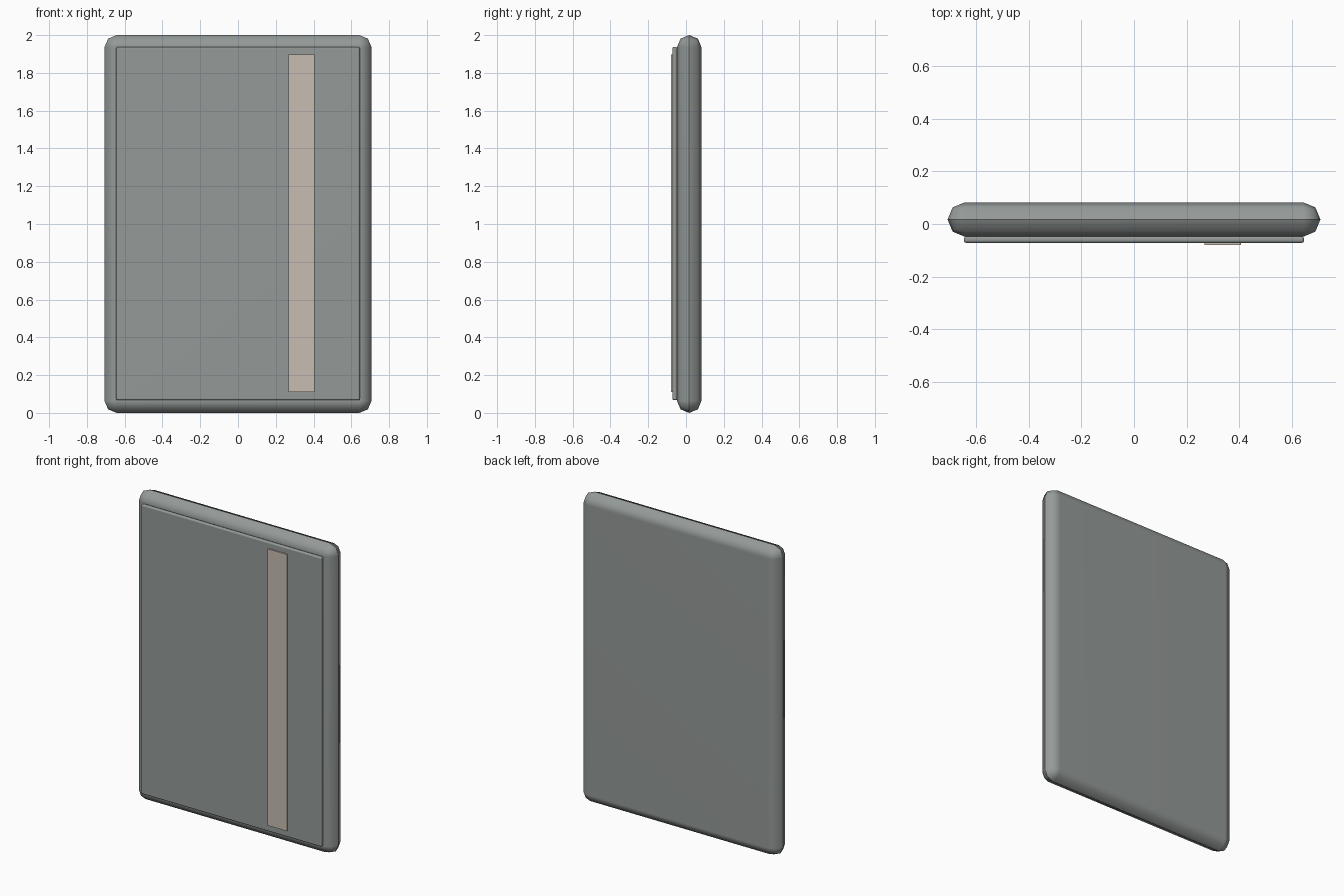
import bpy
import math

if "Cube" in bpy.data.objects:
    bpy.data.objects.remove(bpy.data.objects["Cube"])

GREY = (0.297, 0.323, 0.312, 1.0)
BEIGE = (0.57, 0.51, 0.44, 1.0)


def make_material(name, color):
    mat = bpy.data.materials.new(name)
    mat.diffuse_color = color
    mat.use_nodes = True
    mat.node_tree.nodes["Principled BSDF"].inputs["Base Color"].default_value = mat.diffuse_color
    return mat


def rounded_box(name, x, y, z, mat, bevel=0.0):
    """Box from (min, max) ranges, edges rounded, with a seam at mid thickness."""
    ranges = (x, y, z)
    bpy.ops.mesh.primitive_cube_add(size=1, location=[(a + b) / 2 for a, b in ranges])
    ob = bpy.context.object
    ob.name = name
    ob.scale = [b - a for a, b in ranges]
    bpy.ops.object.transform_apply(location=False, rotation=False, scale=True)
    ob.data.materials.append(mat)
    if bevel:
        mod = ob.modifiers.new("Rounded edges", 'BEVEL')
        mod.width = bevel
        mod.segments = 2
        mod.limit_method = 'NONE'
        bpy.ops.object.modifier_apply(modifier=mod.name)
        bpy.ops.object.shade_smooth_by_angle(angle=math.radians(60))
        # Crisp seam around the middle of the rim
        verts = ob.data.vertices
        for edge in ob.data.edges:
            if all(abs(verts[i].co.y) < bevel * 0.1 + 0.001 for i in edge.vertices):
                edge.use_edge_sharp = True
        # Keep the large faces flat in shading
        weighted = ob.modifiers.new("Flat faces", 'WEIGHTED_NORMAL')
        weighted.keep_sharp = True
    return ob


grey = make_material("cover_grey", GREY)
beige = make_material("strip_beige", BEIGE)

# Thick cover with edges rounded all the way to mid thickness
# (bevel takes the full half thickness, so both halves meet in one seam)
cover = rounded_box("cover_body", (-0.707, 0.707), (-0.048, 0.082), (0.0, 2.0), grey, 0.0648)

# Thin raised panel on the front
panel = rounded_box("front_panel", (-0.645, 0.645), (-0.072, -0.046), (0.067, 1.938), grey, 0.009)

# Beige vertical strip
rounded_box("elastic_strip", (0.268, 0.406), (-0.08, -0.065), (0.11, 1.898), beige)
